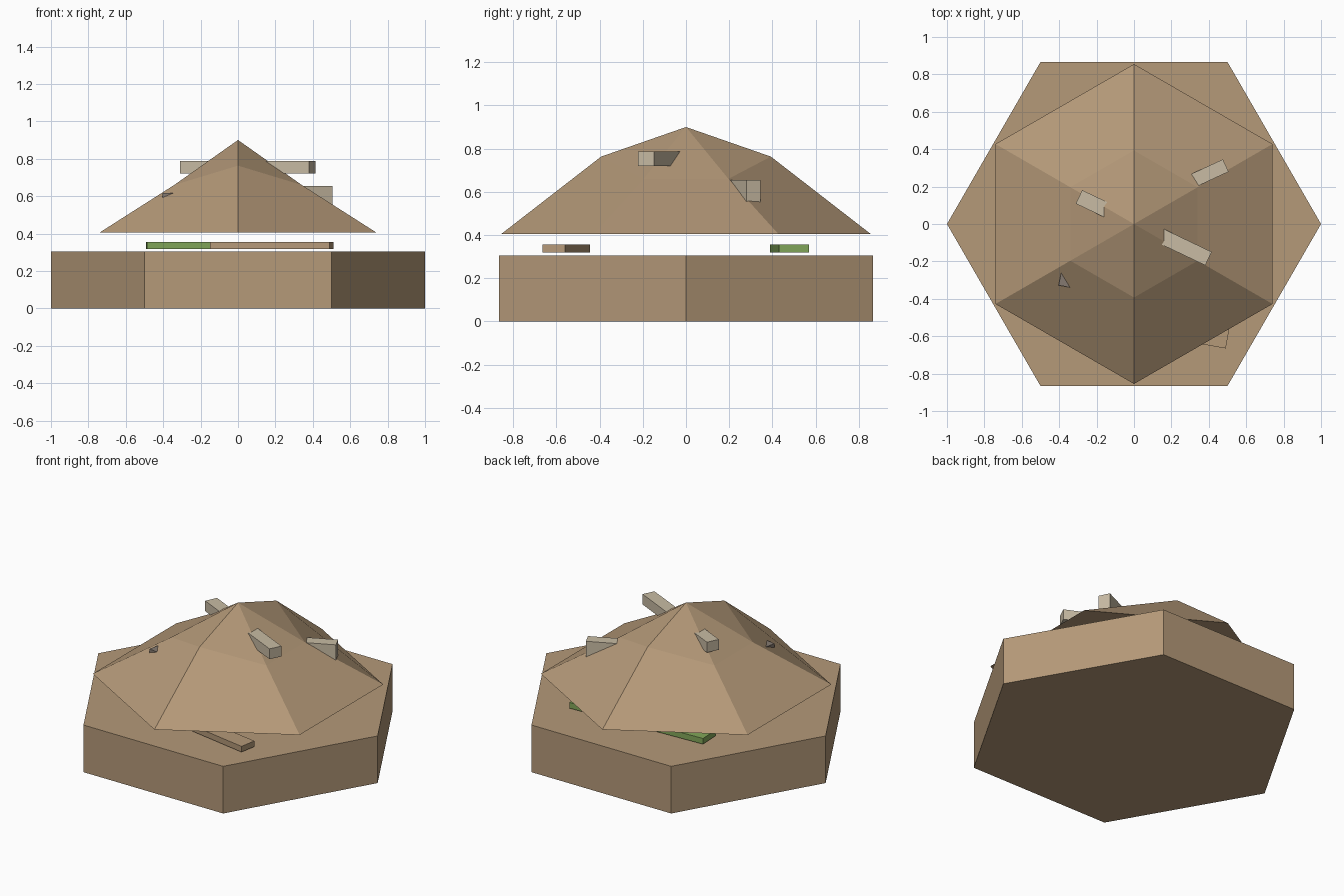
import bpy, bmesh, math
from mathutils import Matrix

if "Cube" in bpy.data.objects:
    bpy.data.objects.remove(bpy.data.objects["Cube"])


def material(name, rgb):
    m = bpy.data.materials.new(name)
    m.diffuse_color = (*rgb, 1)
    m.use_nodes = True
    m.node_tree.nodes["Principled BSDF"].inputs["Base Color"].default_value = m.diffuse_color
    return m


EARTH = material("earth", (0.46, 0.32, 0.19))
BONE = material("pale_wood", (0.58, 0.50, 0.37))
STONE = material("stone", (0.235, 0.195, 0.165))
GREEN = material("moss", (0.22, 0.38, 0.10))


def finish(name, bm, mat):
    bmesh.ops.recalc_face_normals(bm, faces=bm.faces)
    me = bpy.data.meshes.new(name)
    bm.to_mesh(me)
    bm.free()
    me.materials.append(mat)
    ob = bpy.data.objects.new(name, me)
    bpy.context.collection.objects.link(ob)
    return ob


def bar(name, x, y, z0, z1, length, width, angle, mat):
    """Box lying flat, turned about z, between heights z0 and z1."""
    bm = bmesh.new()
    bmesh.ops.create_cube(bm, size=1, matrix=Matrix.Diagonal((length, width, z1 - z0, 1)))
    ob = finish(name, bm, mat)
    ob.location = (x, y, (z0 + z1) / 2)
    ob.rotation_euler.z = math.radians(angle)
    return ob


# Hexagonal base slab
bm = bmesh.new()
ring = [bm.verts.new((math.cos(i * math.pi / 3), math.sin(i * math.pi / 3), 0)) for i in range(6)]
face = bm.faces.new(ring)
ext = bmesh.ops.extrude_face_region(bm, geom=[face])["geom"]
bmesh.ops.translate(bm, vec=(0, 0, 0.305), verts=[v for v in ext if isinstance(v, bmesh.types.BMVert)])
if len([f for f in bm.faces if all(v.co.z < 0.01 for v in f.verts)]) == 0:
    bm.faces.new(ring)
finish("base_slab", bm, EARTH)

# Faceted mound: outer rim, uneven middle ring, peak
bm = bmesh.new()
outer, mid = [], []
for i in range(6):
    a = math.radians(30 + 60 * i)
    c, s = math.cos(a), math.sin(a)
    outer.append(bm.verts.new((0.855 * c, 0.855 * s, 0.405)))
    mid.append(bm.verts.new((0.393 * c, 0.393 * s, 0.763 if i in (1, 4) else 0.66)))
peak = bm.verts.new((0, 0, 0.90))
for i in range(6):
    j = (i + 1) % 6
    bm.faces.new((outer[i], outer[j], mid[j], mid[i]))
    bm.faces.new((mid[i], mid[j], peak))
bm.faces.new(outer)
finish("mound", bm, EARTH)

# Pieces poking out of the mound
bar("upper_stick", 0.052, -0.02, 0.72, 0.787, 0.767, 0.08, -25.5, BONE)
bar("side_stick", 0.30, 0.224, 0.52, 0.655, 0.42, 0.073, 25, BONE)
bar("buried_stone", -0.268, -0.262, 0.51, 0.618, 0.24, 0.18, -11, STONE)

# Strips in the gap under the mound
bar("front_strip", 0.18, -0.555, 0.318, 0.355, 0.65, 0.107, -10.2, EARTH)
bar("back_strip", -0.025, 0.48, 0.318, 0.355, 0.93, 0.14, 2.5, GREEN)
